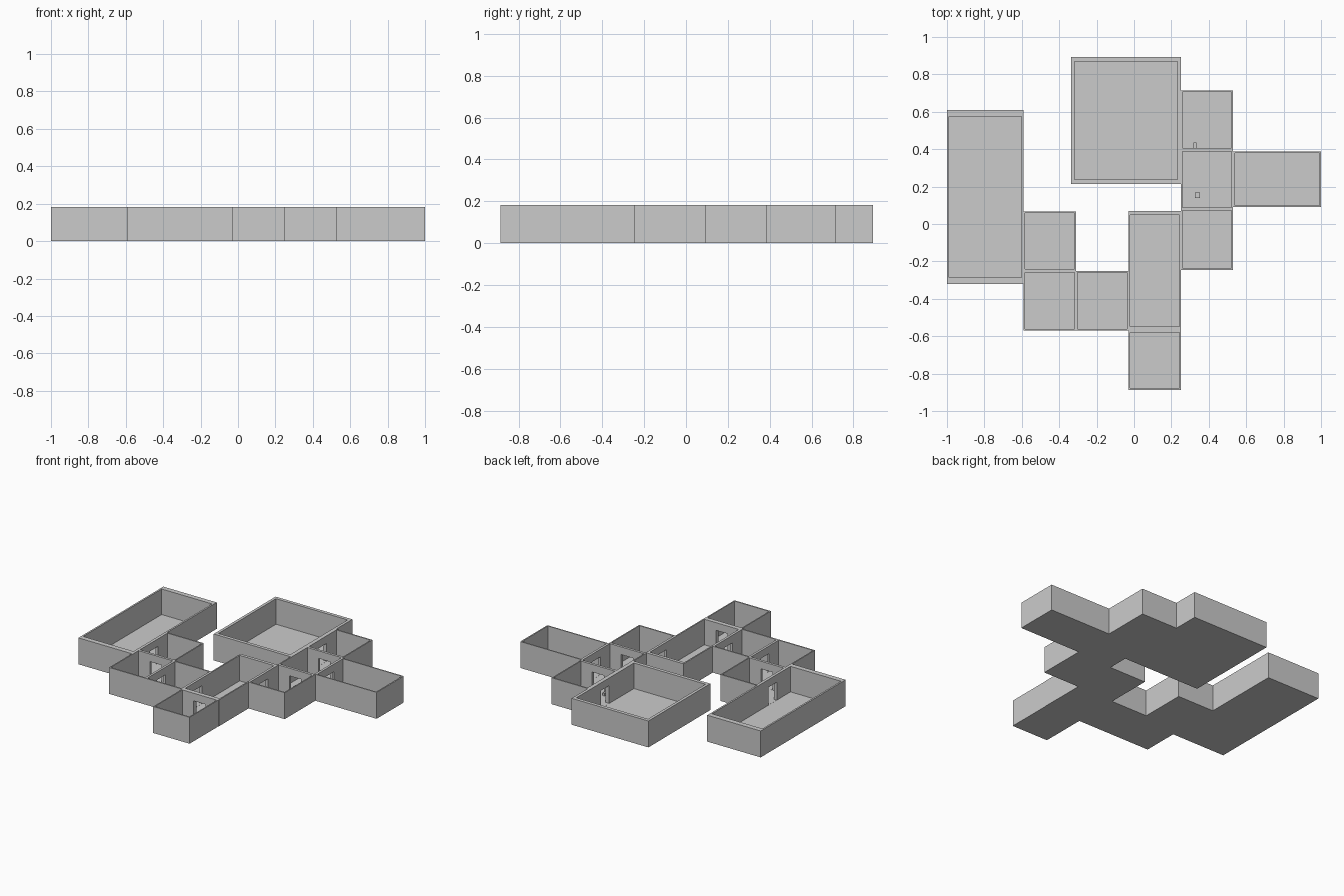
import bpy, bmesh
from mathutils import Matrix, Vector

if "Cube" in bpy.data.objects:
    bpy.data.objects.remove(bpy.data.objects["Cube"])

HEIGHT, FLOOR = 0.183, 0.006


def add_box(bm, lo, hi):
    lo, hi = Vector(lo), Vector(hi)
    mat = Matrix.Translation((lo + hi) / 2) @ Matrix.Diagonal((*(hi - lo), 1))
    return bmesh.ops.create_cube(bm, size=1, matrix=mat)["verts"]


def finish(bm, name):
    mesh = bpy.data.meshes.new(name)
    bm.to_mesh(mesh)
    bm.free()
    obj = bpy.data.objects.new(name, mesh)
    bpy.context.collection.objects.link(obj)
    return obj


# Doorways: centre on the shared wall and the axis they pass through
DOORS = [(-.59, -.09, 'x'), (-.45, -.25, 'y'), (-.31, -.41, 'x'), (-.03, -.41, 'x'),
         (.11, -.57, 'y'), (.252, -.09, 'x'), (.39, .08, 'y'), (.39, .397, 'y'),
         (.252, .555, 'x'), (.53, .237, 'x')]
bm = bmesh.new()
for x, y, axis in DOORS:
    hx, hy = (.042, .045) if axis == 'x' else (.045, .042)
    add_box(bm, (x - hx, y - hy, FLOOR + .0003), (x + hx, y + hy, .13))
cutter = finish(bm, "doorway_cutters")
cutter.hide_render = True
cutter.hide_viewport = True


def room(name, x0, x1, y0, y1, tx=.008, ty=.009):
    """Open-topped room: a box whose top is inset to a rim and sunk to the floor."""
    bm = bmesh.new()
    add_box(bm, (x0, y0, 0), (x1, y1, HEIGHT))
    top = max(bm.faces, key=lambda f: f.calc_center_median().z)
    bmesh.ops.inset_region(bm, faces=[top], thickness=.001)
    cx, cy = (x0 + x1) / 2, (y0 + y1) / 2
    for v in top.verts:
        v.co.x = x0 + tx if v.co.x < cx else x1 - tx
        v.co.y = y0 + ty if v.co.y < cy else y1 - ty
    pit = bmesh.ops.extrude_face_region(bm, geom=[top])["geom"]
    for v in pit:
        if isinstance(v, bmesh.types.BMVert):
            v.co.z = FLOOR
    if top.is_valid:
        bmesh.ops.delete(bm, geom=[top], context='FACES_ONLY')
    bmesh.ops.recalc_face_normals(bm, faces=bm.faces)
    obj = finish(bm, name)
    mod = obj.modifiers.new("doorways", 'BOOLEAN')
    mod.object = cutter
    mod.operation = 'DIFFERENCE'
    mod.solver = 'EXACT'


# Rooms, from the left hall round to the right annex
room("left_hall", -1.0, -.59, -.32, .61, .012, .035)
room("left_passage", -.59, -.31, -.25, .067)
room("left_corner_room", -.59, -.31, -.57, -.25)
room("link_room", -.31, -.03, -.57, -.25)
room("middle_hall", -.03, .252, -.57, .07, .009, .022)
room("front_room", -.03, .25, -.887, -.57)
room("right_front_room", .252, .53, -.245, .08)
room("right_middle_room", .252, .53, .08, .397)
room("right_back_room", .252, .53, .397, .715)
room("great_hall", -.337, .252, .215, .893, .02, .024)
room("right_annex", .53, 1.0, .09, .387, .009, .008)

# Small objects on the floors of two right-hand rooms
for name, lo, hi in [("floor_block", (.325, .14, FLOOR), (.353, .168, .025)),
                     ("wall_plate", (.319, .405, FLOOR), (.335, .436, .025))]:
    bm = bmesh.new()
    add_box(bm, lo, hi)
    finish(bm, name)
